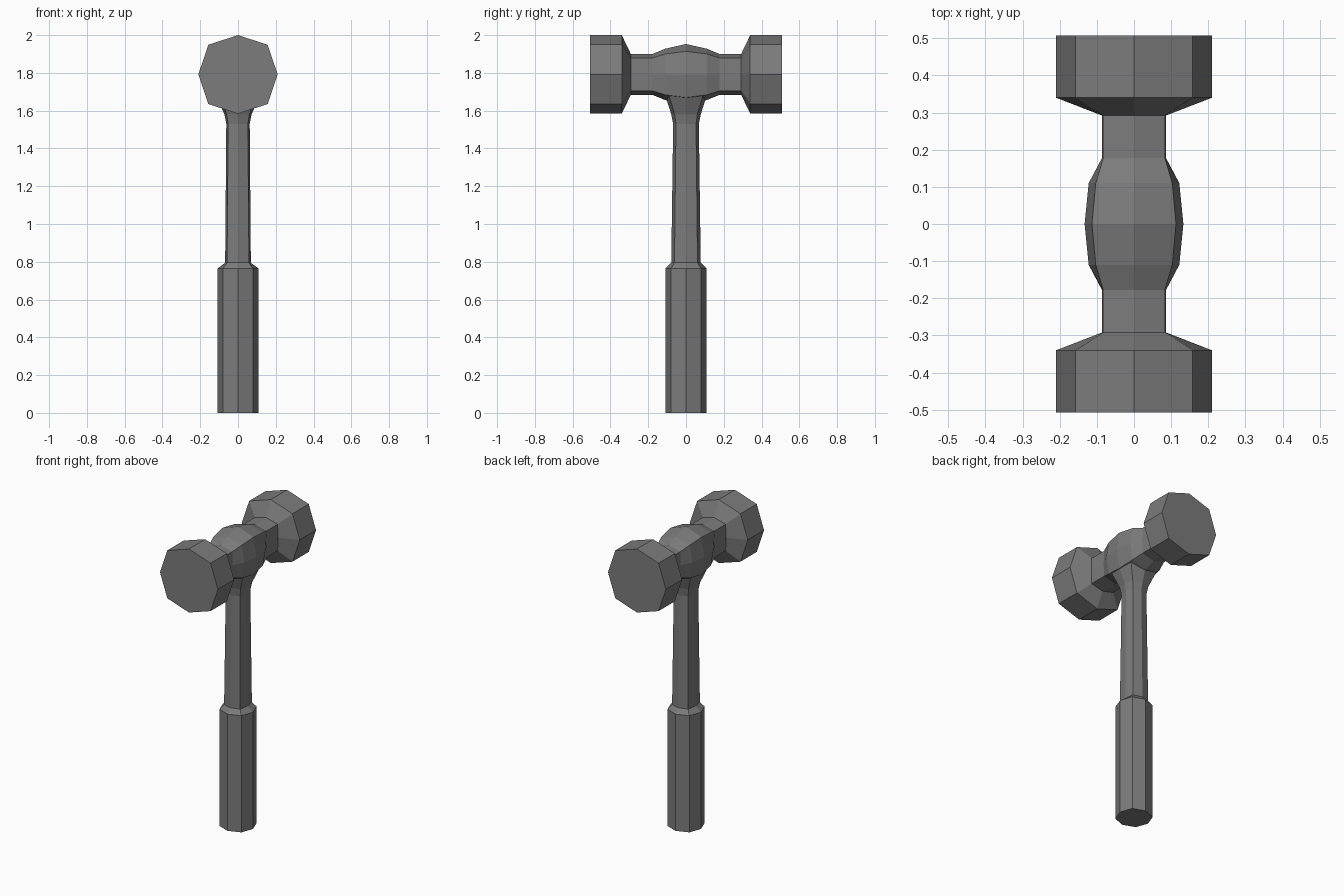
import bpy, bmesh
from mathutils import Vector

if "Cube" in bpy.data.objects:
    bpy.data.objects.remove(bpy.data.objects["Cube"])

# Dark grey metal
dark = bpy.data.materials.new("dark_grey")
dark.diffuse_color = (0.2, 0.2, 0.2, 1)
dark.use_nodes = True
dark.node_tree.nodes["Principled BSDF"].inputs["Base Color"].default_value = dark.diffuse_color


def loft(name, rings, place):
    """Skin eight-sided rings: (t, side, diag_u, diag_v, top)."""
    bm = bmesh.new()
    loops = []
    for t, a, du, dv, b in rings:
        pts = [(a, 0), (du, dv), (0, b), (-du, dv),
               (-a, 0), (-du, -dv), (0, -b), (du, -dv)]
        loops.append([bm.verts.new(place(u, v, t)) for u, v in pts])
    for lo, hi in zip(loops, loops[1:]):
        for i in range(8):
            j = (i + 1) % 8
            bm.faces.new((lo[i], lo[j], hi[j], hi[i]))
    bm.faces.new(loops[0][::-1])
    bm.faces.new(loops[-1])
    bmesh.ops.recalc_face_normals(bm, faces=bm.faces[:])
    mesh = bpy.data.meshes.new(name)
    bm.to_mesh(mesh)
    bm.free()
    mesh.materials.append(dark)
    obj = bpy.data.objects.new(name, mesh)
    bpy.context.collection.objects.link(obj)
    return obj


# Grip, shaft and the flare blending up into the head
loft("handle", [
    (0.00, 0.108, 0.079, 0.079, 0.108),
    (0.765, 0.108, 0.079, 0.079, 0.108),
    (0.795, 0.068, 0.058, 0.061, 0.078),
    (1.53, 0.062, 0.052, 0.053, 0.068),
    (1.58, 0.072, 0.060, 0.060, 0.078),
    (1.675, 0.112, 0.096, 0.088, 0.108),
    (1.79, 0.133, 0.120, 0.110, 0.120),
], lambda u, v, t: Vector((u, v, t)))

# Double-faced head: striking face, neck and central bulge, mirrored in y
half = [
    (0.508, 0.210, 0.157, 0.157, 0.208),
    (0.34, 0.210, 0.157, 0.157, 0.208),
    (0.292, 0.086, 0.083, 0.087, 0.108),
    (0.178, 0.086, 0.083, 0.087, 0.108),
    (0.11, 0.122, 0.103, 0.108, 0.136),
]
middle = [(0.0, 0.133, 0.113, 0.122, 0.161)]
mirrored = [(-r[0],) + r[1:] for r in half]
loft("hammer_head", mirrored + middle + half[::-1],
     lambda u, v, t: Vector((u, t, 1.792 + v)))
